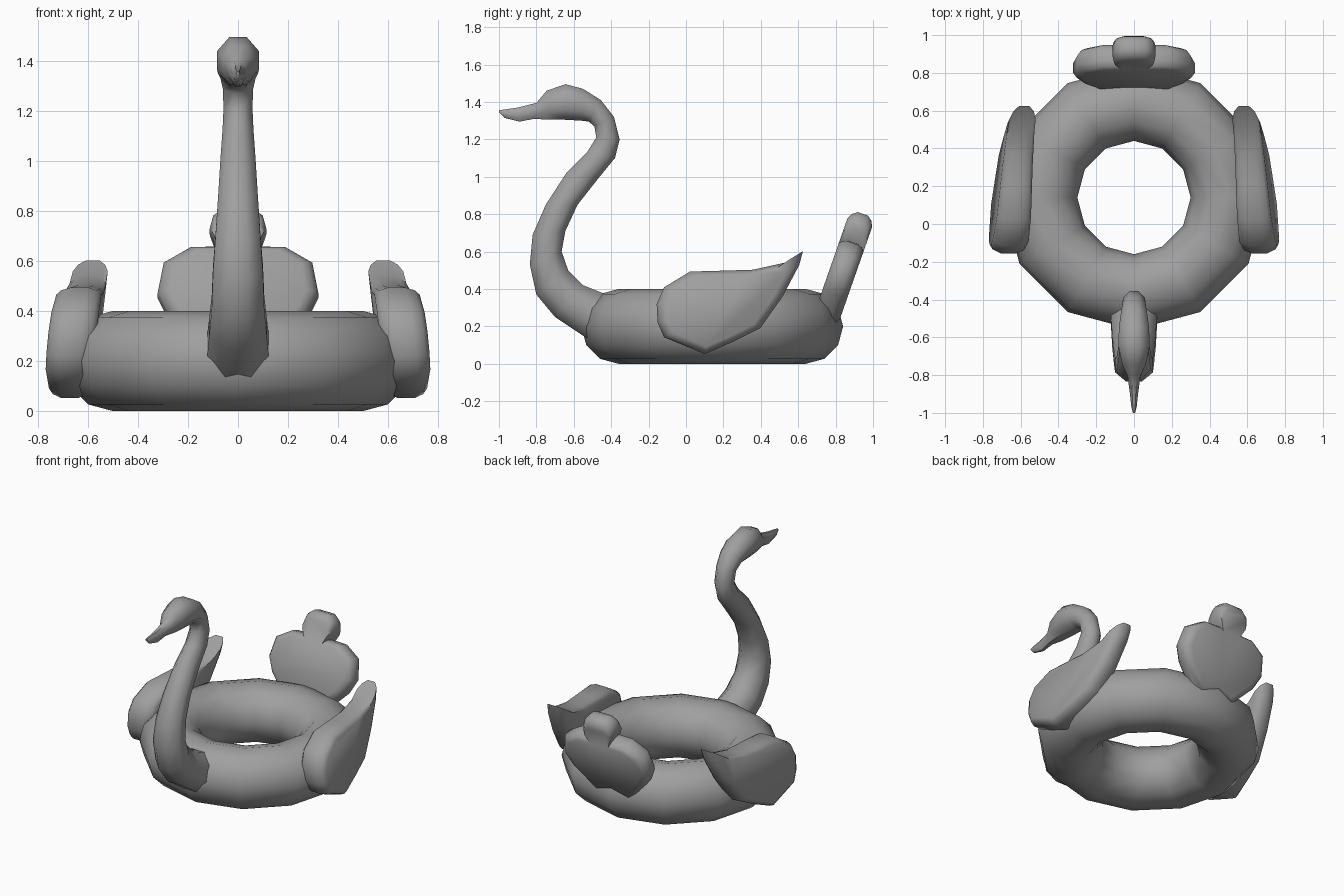
import bpy, math
from mathutils import Vector

old = bpy.data.objects.get("Cube")
if old:
    bpy.data.objects.remove(old, do_unlink=True)

grey = bpy.data.materials.new("vinyl_grey")
grey.use_nodes = True
COLOUR = (0.35, 0.35, 0.35, 1)
grey.diffuse_color = COLOUR
grey.node_tree.nodes["Principled BSDF"].inputs["Base Color"].default_value = COLOUR


def finish(obj, angle=50):
    obj.data.materials.append(grey)
    bpy.ops.object.select_all(action='DESELECT')
    obj.select_set(True)
    bpy.context.view_layer.objects.active = obj
    bpy.ops.object.mode_set(mode='EDIT')
    bpy.ops.mesh.select_all(action='SELECT')
    bpy.ops.mesh.normals_make_consistent(inside=False)
    bpy.ops.object.mode_set(mode='OBJECT')
    bpy.ops.object.shade_smooth_by_angle(angle=math.radians(angle))


def loft(name, rings):
    """Skin a list of equal closed rings and cap both ends."""
    n = len(rings[0])
    verts = [p for ring in rings for p in ring]
    faces = [(a * n + i, a * n + (i + 1) % n, (a + 1) * n + (i + 1) % n, (a + 1) * n + i)
             for a in range(len(rings) - 1) for i in range(n)]
    faces += [tuple(range(n)), tuple(range(len(verts) - n, len(verts)))]
    mesh = bpy.data.meshes.new(name)
    mesh.from_pydata(verts, [], faces)
    obj = bpy.data.objects.new(name, mesh)
    bpy.context.collection.objects.link(obj)
    finish(obj)
    return obj


# Rounded edge of an inflated panel: (depth, outline scale)
PILLOW = [(-1, .84), (-.8, .93), (-.4, .99), (.4, .99), (.8, .93), (1, .84)]


def pillow(name, outline, centre, place):
    c = Vector(centre)
    rings = [[place(*(c + (Vector(p) - c) * s), d) for p in outline] for d, s in PILLOW]
    return loft(name, rings)


# Swim ring
bpy.ops.mesh.primitive_torus_add(major_segments=12, minor_segments=12, major_radius=.5,
                                 minor_radius=.2, location=(0, .14, .2))
ring = bpy.context.object
ring.name = "swim_ring"
finish(ring)

# Neck, head and beak: throat side (y, z), nape side (y, z), half width
SECTIONS = [
    ((-.52, .13), (-.40, .36), .125),
    ((-.70, .25), (-.55, .42), .115),
    ((-.80, .37), (-.63, .50), .105),
    ((-.835, .53), (-.665, .60), .10),
    ((-.82, .69), (-.645, .71), .09),
    ((-.75, .85), (-.58, .85), .08),
    ((-.64, 1.02), (-.47, .99), .07),
    ((-.53, 1.13), (-.38, 1.10), .062),
    ((-.48, 1.21), (-.355, 1.2), .058),
    ((-.49, 1.27), (-.385, 1.32), .06),
    ((-.52, 1.295), (-.455, 1.41), .07),
    ((-.56, 1.30), (-.55, 1.47), .08),
    ((-.65, 1.305), (-.645, 1.495), .083),
    ((-.74, 1.305), (-.745, 1.46), .062),
    ((-.81, 1.31), (-.80, 1.395), .034),
    ((-.89, 1.295), (-.90, 1.37), .022),
    ((-.97, 1.315), (-.97, 1.36), .014),
    ((-1, 1.345), (-1, 1.355), .006),
]
SIDES = 8
k = 1 / math.cos(math.pi / SIDES)
neck = []
for low, high, w in SECTIONS:
    low, high = Vector((0, *low)), Vector((0, *high))
    mid, half = (low + high) / 2, (high - low) / 2
    angles = [(i + .5) * math.tau / SIDES for i in range(SIDES)]
    neck.append([mid + half * k * math.sin(a) + Vector((w * k * math.cos(a), 0, 0))
                 for a in angles])
loft("neck_and_head", neck)

# Wings: outline in (y, z), leaning inwards to the top and the back
WING = [(-.16, .32), (-.12, .41), (.02, .495), (.20, .50), (.36, .505), (.54, .545), (.63, .605),
        (.61, .53), (.52, .36), (.40, .19), (.25, .115), (.10, .05), (-.12, .14), (-.155, .22)]
for side, name in ((1, "left_wing"), (-1, "right_wing")):
    def place_wing(y, z, d):
        x = .655 - .07 * y - .1 * (z - .3) + d * (.092 - .04 * y)
        return Vector((side * x, y, z))
    pillow(name, WING, (.15, .31), place_wing)

# Tail fan: half outline in (x, z), mirrored, tilted backwards
HALF = [(.06, .805), (.1, .775), (.115, .72), (.08, .65), (.19, .648), (.30, .585),
        (.325, .46), (.28, .37), (.13, .22)]
TAIL = HALF + [(0, .26)] + [(-x, z) for x, z in reversed(HALF)]


def place_tail(x, z, d):
    return Vector((x, .77 + .35 * (z - .3) + d * .066, z - d * .023))


pillow("tail_fan", TAIL, (0, .48), place_tail)
